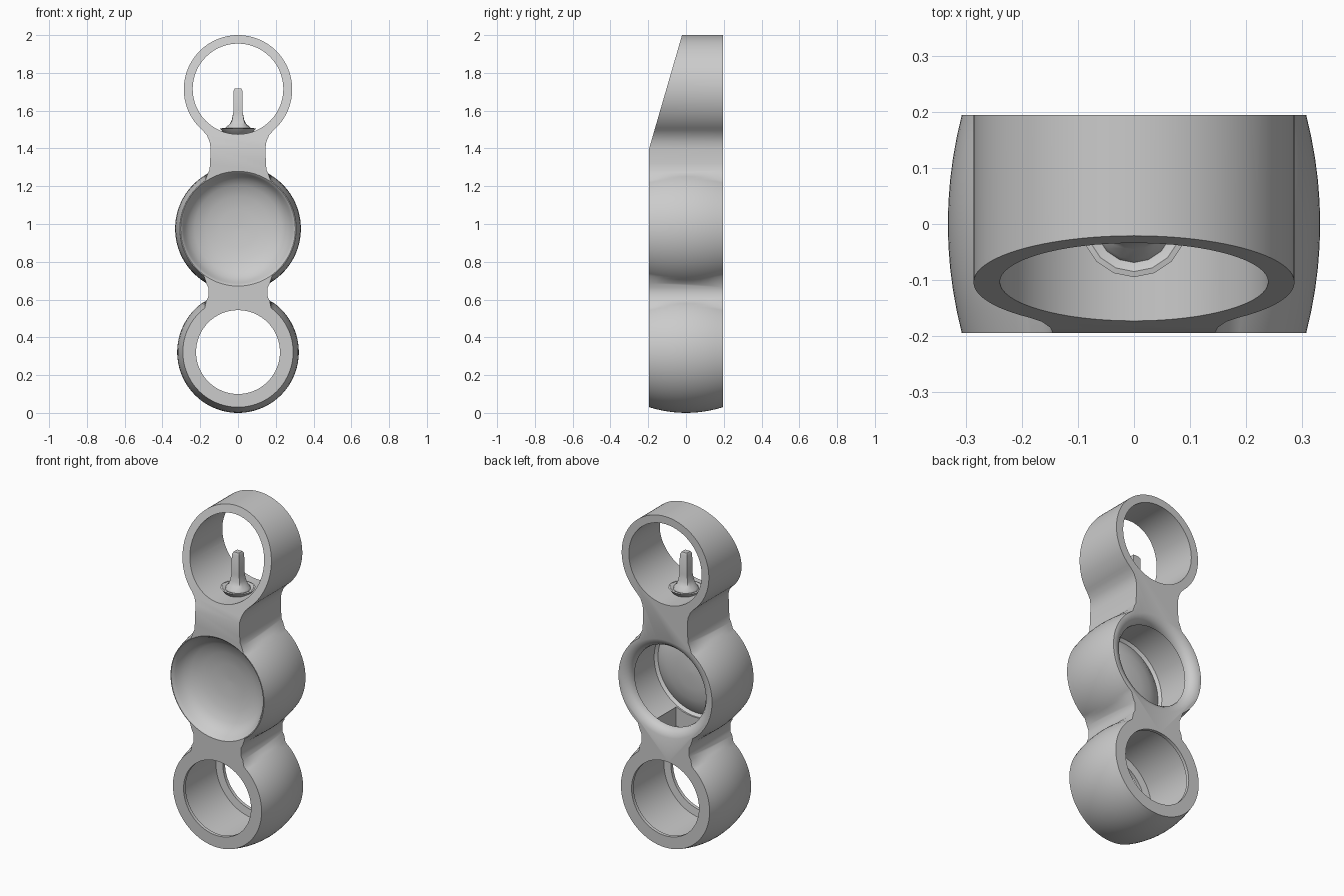
import bpy, bmesh
from math import sin, cos, pi, radians

if "Cube" in bpy.data.objects:
    bpy.data.objects.remove(bpy.data.objects["Cube"])

D = 0.195  # half depth


def make(name, bm, smooth=True):
    bmesh.ops.remove_doubles(bm, verts=bm.verts, dist=1e-5)
    bmesh.ops.recalc_face_normals(bm, faces=bm.faces)
    me = bpy.data.meshes.new(name)
    bm.to_mesh(me)
    bm.free()
    ob = bpy.data.objects.new(name, me)
    bpy.context.collection.objects.link(ob)
    if smooth:
        shade(ob)
    return ob


def shade(ob):
    bpy.ops.object.select_all(action='DESELECT')
    ob.select_set(True)
    bpy.context.view_layer.objects.active = ob
    bpy.ops.object.shade_smooth_by_angle(angle=radians(35))


def loft(bm, rings, strip_caps=False):
    """Skin equal closed rings; caps are one face, or strips joining mirrored points."""
    rows = [[bm.verts.new(p) for p in r] for r in rings]
    n = len(rows[0])
    for a, b in zip(rows, rows[1:]):
        for i in range(n):
            bm.faces.new((a[i], a[(i + 1) % n], b[(i + 1) % n], b[i]))
    for row in (rows[0], rows[-1]):
        if not strip_caps:
            bm.faces.new(row)
            continue
        for i in range(n // 2):
            quad = [row[i], row[i + 1], row[(n - i - 1) % n], row[(n - i) % n]]
            bm.faces.new(list(dict.fromkeys(quad)))


def lathe_y(name, profile, zc, seg=64):
    """Turned solid about a front-to-back axis, profile of (radius, y)."""
    bm = bmesh.new()
    loft(bm, [[(r * cos(2 * pi * i / seg), y, zc + r * sin(2 * pi * i / seg))
               for i in range(seg)] for r, y in profile])
    return make(name, bm, False)


def arc(r, zc, a0, a1, n):
    return [(r * cos(radians(a0 + (a1 - a0) * i / n)),
             zc + r * sin(radians(a0 + (a1 - a0) * i / n))) for i in range(n + 1)]


# body: three-lobed outline, bulging at mid depth, front of the top lobe slanted
def outline(t):
    bulge = 1 - t * t
    half = arc(0.292 + 0.03 * bulge, 0.322, -90, 53, 36)
    half += [(.168, .594), (.158, .612), (.155, .64), (.157, .664), (.168, .686)]
    half += arc(0.308 + 0.025 * bulge, 0.975, -54, 56, 30)
    half += [(.16, 1.268), (.151, 1.285), (.148, 1.32), (.145, 1.40), (.15, 1.435), (.165, 1.47)]
    half += arc(0.287, 1.713, -49, 90, 36)
    half[0] = (0, half[0][1])
    half[-1] = (0, half[-1][1])
    return half + [(-x, z) for x, z in half[-2:0:-1]]


bm = bmesh.new()
rings = []
for k in range(11):
    t = -1 + k / 5
    ring = []
    for x, z in outline(t):
        front = -D + max(0, z - 1.4) * 0.29
        ring.append((x, front + (t + 1) / 2 * (D - front), z))
    rings.append(ring)
loft(bm, rings, True)
body = make("lobed_body", bm, False)

# cutters: top ring hole, bottom ring hole with hollow drum, middle dish and rear hollow
cutters = [
    lathe_y("top_hole", [(.24, -.3), (.24, .3)], 1.715),
    lathe_y("bottom_hole", [(.222, -.3), (.222, -.175), (.265, -.17), (.265, .17),
                            (.222, .175), (.222, .3)], .322),
    lathe_y("front_dish", [(.306, -.22), (.306, -.197), (.298, -.19), (.289, -.176), (.279, -.157),
                           (.26, -.134), (.23, -.112),
                           (.17, -.09), (.1, -.078), (.01, -.073)], .975),
    lathe_y("rear_hollow", [(.01, -.055), (.1, -.06), (.17, -.07), (.23, -.092), (.265, -.115),
                            (.28, -.1), (.28, .12), (.24, .14), (.243, .16), (.26, .182),
                            (.29, .196), (.29, .25)], .975),
]
bm = bmesh.new()
loft(bm, [[(x, y, z) for x, y in ((-.13, -.09), (.13, -.09), (.13, .13), (-.13, .13))]
          for z in (.61, .725)])
cutters.append(make("neck_pocket", bm, False))

bpy.context.view_layer.objects.active = body
for c in cutters:
    m = body.modifiers.new(c.name, 'BOOLEAN')
    m.operation = 'DIFFERENCE'
    m.solver = 'EXACT'
    m.object = c
    bpy.ops.object.modifier_apply(modifier=m.name)
for c in cutters:
    bpy.data.objects.remove(c)
# merge the cap strips back into clean flat faces
bm = bmesh.new()
bm.from_mesh(body.data)
bmesh.ops.dissolve_limit(bm, angle_limit=radians(0.2), verts=bm.verts, edges=bm.edges)
bm.to_mesh(body.data)
bm.free()
shade(body)


# spike: shallow round base, and a stem going from a round flare to a square top
def spike(name, profile, seg=16):
    """Profile of (half width, z, squareness)."""
    bm = bmesh.new()
    rings = []
    for r, z, sq in profile:
        ring = []
        for i in range(seg):
            c, s = cos(2 * pi * i / seg), sin(2 * pi * i / seg)
            k = r * (1 - sq + sq / max(abs(c), abs(s)))
            ring.append((k * c, k * s, z))
        rings.append(ring)
    loft(bm, rings)
    make(name, bm)


spike("spike_base", [(.05, 1.465, 0), (.075, 1.48, 0), (.095, 1.505, 0), (.085, 1.507, 0),
                     (.07, 1.5, 0)])
spike("spike_stem", [(.07, 1.497, 0), (.064, 1.513, 0), (.045, 1.527, .4), (.033, 1.55, .8),
                     (.025, 1.59, 1), (.024, 1.705, 1), (.017, 1.718, 1)])
